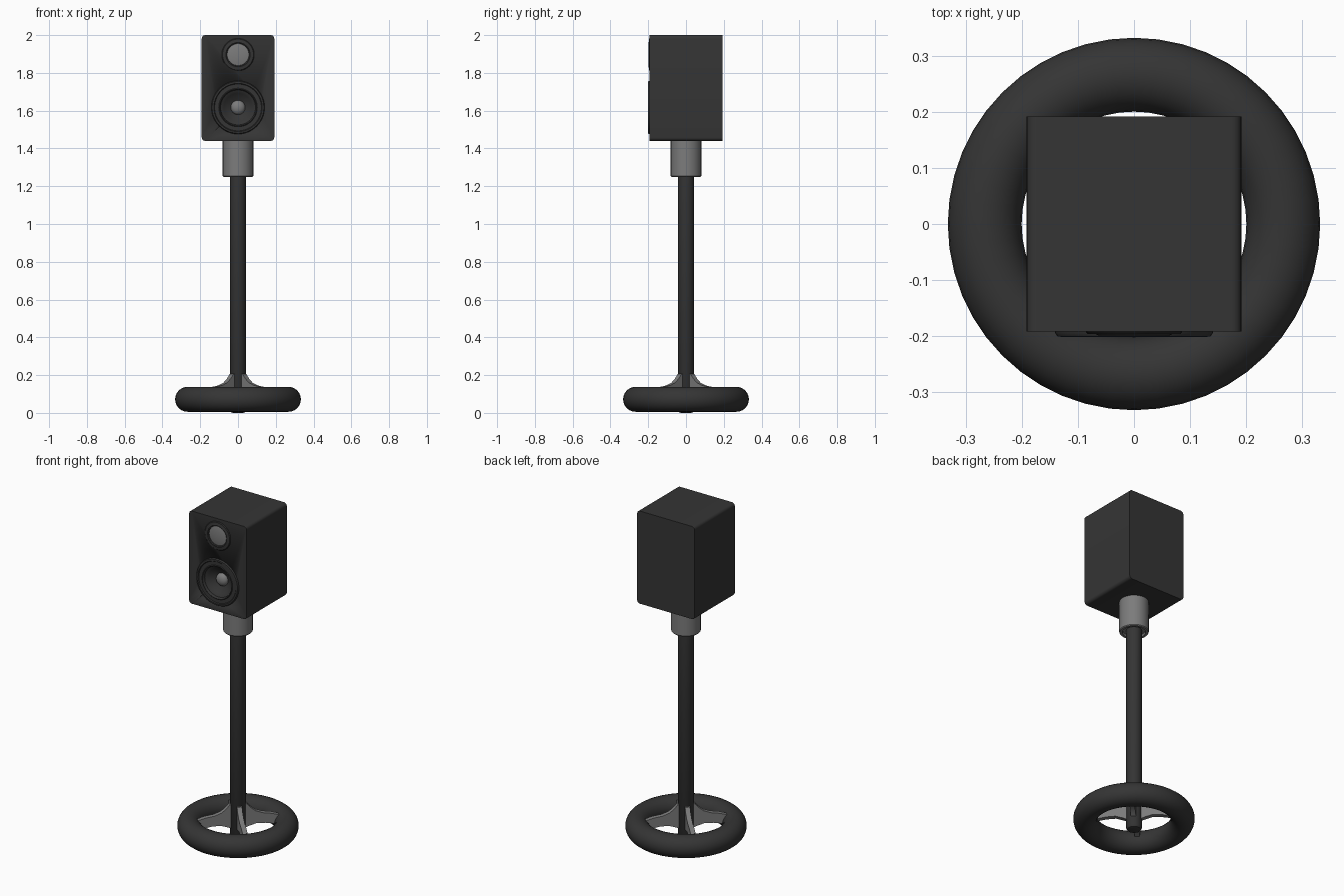
import bpy, bmesh, math
from mathutils import Matrix

if "Cube" in bpy.data.objects:
    bpy.data.objects.remove(bpy.data.objects["Cube"])


def material(name, v):
    m = bpy.data.materials.new(name)
    m.diffuse_color = (v, v, v, 1)
    m.use_nodes = True
    m.node_tree.nodes["Principled BSDF"].inputs["Base Color"].default_value = m.diffuse_color
    return m


DARK = material("dark", 0.035)
GREY = material("grey", 0.2)


def finish(name, bm, mat, smooth=True):
    bmesh.ops.remove_doubles(bm, verts=bm.verts, dist=1e-5)
    bmesh.ops.recalc_face_normals(bm, faces=bm.faces)
    me = bpy.data.meshes.new(name)
    bm.to_mesh(me)
    bm.free()
    me.materials.append(mat)
    ob = bpy.data.objects.new(name, me)
    bpy.context.collection.objects.link(ob)
    if smooth:
        bpy.ops.object.select_all(action='DESELECT')
        ob.select_set(True)
        bpy.context.view_layer.objects.active = ob
        bpy.ops.object.shade_smooth_by_angle(angle=math.radians(35))
    return ob


def lathe(name, profile, mat, z=None, steps=48):
    """Spin (radius, height) points about z; with z given, face the result to -y at that height."""
    bm = bmesh.new()
    vs = [bm.verts.new((r, 0, h)) for r, h in profile]
    es = [bm.edges.new(p) for p in zip(vs, vs[1:])]
    bmesh.ops.spin(bm, geom=vs + es, cent=(0, 0, 0), axis=(0, 0, 1),
                   angle=math.tau, steps=steps)
    if z is not None:
        bm.transform(Matrix.Translation((0, 0, z)) @ Matrix.Rotation(math.pi / 2, 4, 'X'))
    return finish(name, bm, mat)


WOOFER_Z, TWEETER_Z = 1.617, 1.897

# Cabinet: box with the four front-to-back edges rounded
bm = bmesh.new()
bmesh.ops.create_cube(bm, size=1, matrix=Matrix.Translation((0, 0, 1.72))
                      @ Matrix.Diagonal((0.384, 0.384, 0.56, 1)))
long_edges = [e for e in bm.edges if abs(e.verts[0].co.y - e.verts[1].co.y) > 0.1]
bmesh.ops.bevel(bm, geom=long_edges, offset=0.018, segments=5, profile=0.5, affect='EDGES')
cabinet = finish("cabinet", bm, DARK)

# Recess for the woofer cone
cutter = lathe("woofer_cutter", [(0, 0.3), (0.115, 0.3), (0.115, 0.13), (0, 0.13)], DARK, WOOFER_Z)
cutter.hide_render = True
cutter.hide_set(True)
cut = cabinet.modifiers.new("recess", 'BOOLEAN')
cut.operation, cut.object, cut.solver = 'DIFFERENCE', cutter, 'EXACT'

# Woofer: bezel, surround, cone and dust cap
lathe("woofer_bezel", [(0.141, 0.185), (0.141, 0.195), (0.137, 0.201), (0.128, 0.202),
                       (0.124, 0.197), (0.102, 0.197), (0.098, 0.2), (0.094, 0.195),
                       (0.092, 0.185)], DARK, WOOFER_Z)
lathe("woofer_cone", [(0.1, 0.188), (0.092, 0.186), (0.075, 0.172), (0.055, 0.157),
                      (0.03, 0.145)], DARK, WOOFER_Z)
lathe("dust_cap", [(0.038 * math.cos(a), 0.149 + 0.025 * math.sin(a))
                   for a in [i * math.pi / 12 for i in range(7)]], GREY, WOOFER_Z)

# Tweeter: bezel and shallow dome
lathe("tweeter_bezel", [(0.086, 0.185), (0.086, 0.193), (0.082, 0.197), (0.068, 0.197),
                        (0.064, 0.199), (0.059, 0.196), (0.057, 0.19)], DARK, TWEETER_Z)
lathe("tweeter_dome", [(0.06, 0.192), (0.045, 0.195), (0.025, 0.197), (0, 0.198)], GREY, TWEETER_Z)

# Stand: collar, pole and base ring
lathe("collar", [(0, 1.44), (0.081, 1.44), (0.081, 1.255), (0.077, 1.25), (0.064, 1.25),
                 (0.06, 1.262), (0.04, 1.262)], GREY)
lathe("pole", [(0, 1.3), (0.043, 1.3), (0.043, 0.014), (0.036, 0.003), (0.028, 0), (0, 0)], DARK)
lathe("base_ring", [(0.267 + 0.066 * math.cos(a), 0.072 + 0.066 * math.sin(a))
                    for a in [i * math.tau / 24 for i in range(25)]], DARK)

# Four curved spokes on the diagonals
outline = [(0.03, 0.21), (0.05, 0.205), (0.068, 0.182), (0.095, 0.16), (0.135, 0.145),
           (0.185, 0.137), (0.225, 0.125), (0.225, 0.07), (0.195, 0.075), (0.15, 0.083),
           (0.1, 0.085), (0.06, 0.072), (0.03, 0.06)]
for i in range(4):
    bm = bmesh.new()
    face = bm.faces.new([bm.verts.new((r, -0.014, z)) for r, z in outline])
    ext = bmesh.ops.extrude_face_region(bm, geom=[face])
    bmesh.ops.translate(bm, vec=(0, 0.028, 0),
                        verts=[g for g in ext["geom"] if isinstance(g, bmesh.types.BMVert)])
    bm.transform(Matrix.Rotation(math.pi / 4 + i * math.pi / 2, 4, 'Z'))
    finish(f"spoke_{i + 1}", bm, GREY)
